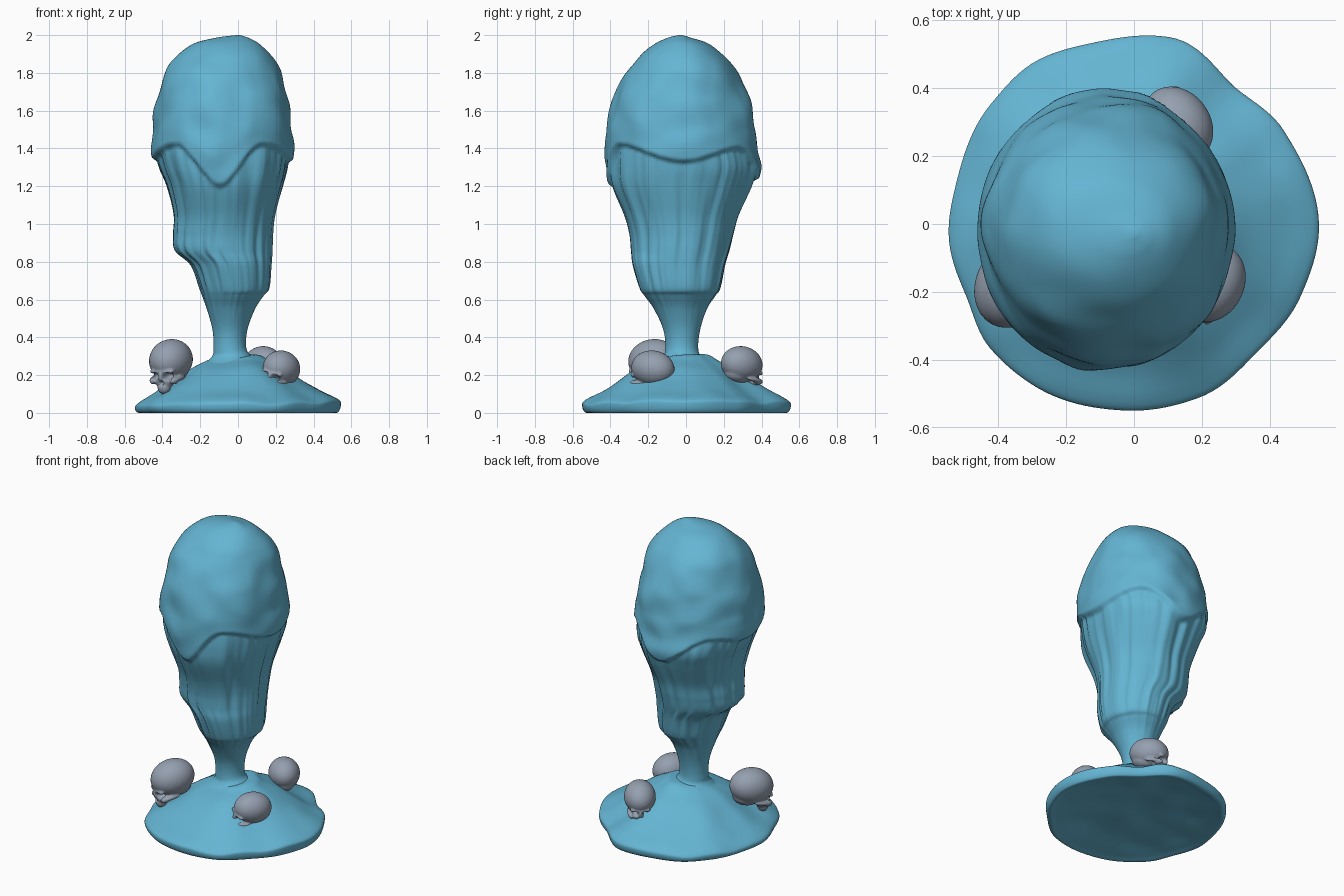
import bpy, bmesh, math
from mathutils import Vector, Matrix, Euler, noise

if "Cube" in bpy.data.objects:
    bpy.data.objects.remove(bpy.data.objects["Cube"])


def material(name, rgb):
    m = bpy.data.materials.new(name)
    m.diffuse_color = (*rgb, 1)
    m.use_nodes = True
    m.node_tree.nodes["Principled BSDF"].inputs["Base Color"].default_value = m.diffuse_color
    return m


BLUE = material("teal blue", (0.127, 0.456, 0.645))
GREY = material("bone grey", (0.30, 0.35, 0.43))
SEG = 144


def spline(table, t):
    """Smooth interpolation of all columns; t runs 0..1 over the rows."""
    n = len(table) - 1
    f = min(max(t, 0), 1) * n
    i = min(int(f), n - 1)
    u = f - i
    a, b, c, d = (table[min(max(k, 0), n)] for k in (i - 1, i, i + 1, i + 2))
    return [0.5 * (2 * q + (r - p) * u + (2 * p - 5 * q + 4 * r - s) * u * u
                   + (3 * q - p - 3 * r + s) * u ** 3) for p, q, r, s in zip(a, b, c, d)]


def around(keys, ang):
    """Eased interpolation of (degree, value) keys around the circle."""
    ang = (ang - keys[0][0]) % 360
    for (a0, v0), (a1, v1) in zip(keys, keys[1:] + [(keys[0][0] + 360, keys[0][1])]):
        if ang <= a1 - keys[0][0]:
            u = (ang - (a0 - keys[0][0])) / (a1 - a0)
            return v0 + (v1 - v0) * u * u * (3 - 2 * u)
    return keys[0][1]


def loft(name, rings, mat):
    bm = bmesh.new()
    rows = [[bm.verts.new(p) for p in ring] for ring in rings]
    for lo, hi in zip(rows, rows[1:]):
        for j in range(SEG):
            k = (j + 1) % SEG
            bm.faces.new((lo[j], lo[k], hi[k], hi[j]))
    bm.faces.new(rows[0][::-1])
    bm.faces.new(rows[-1])
    bmesh.ops.recalc_face_normals(bm, faces=bm.faces)
    return add_object(name, bm, mat)


def add_object(name, bm, mat):
    me = bpy.data.meshes.new(name)
    bm.to_mesh(me)
    bm.free()
    for p in me.polygons:
        p.use_smooth = True
    me.materials.append(mat)
    ob = bpy.data.objects.new(name, me)
    bpy.context.collection.objects.link(ob)
    return ob


# Bulb, drapery and stem: height, then left, right, front, back extents
BODY = [
    (.22, -.24, .17, -.22, .18), (.29, -.145, .085, -.13, .09), (.34, -.13, .045, -.11, .065),
    (.44, -.135, .05, -.12, .075), (.55, -.165, .09, -.17, .11), (.62, -.19, .135, -.22, .155),
    (.66, -.205, .165, -.245, .18), (.78, -.25, .175, -.28, .205), (.86, -.335, .18, -.29, .23),
    (.95, -.345, .185, -.30, .255), (1.05, -.345, .20, -.33, .285), (1.2, -.385, .245, -.40, .36),
    (1.3, -.43, .275, -.42, .395), (1.4, -.457, .29, -.42, .38), (1.52, -.445, .285, -.415, .365),
    (1.65, -.43, .265, -.39, .34), (1.78, -.395, .235, -.335, .29), (1.87, -.35, .19, -.26, .23),
    (1.95, -.25, .12, -.17, .13), (1.985, -.12, .06, -.10, .03), (2.0, -.01, .01, -.04, -.02)]
# Scalloped lower edge of the cap: angle, height
CAP_EDGE = [(-130, 1.42), (-95, 1.2), (-55, 1.42), (0, 1.33),
            (47, 1.4), (90, 1.23), (135, 1.4), (180, 1.34)]


def body_ring(t):
    z, xl, xr, yl, yr = spline(BODY, t)
    cx, cy, rx, ry = (xl + xr) / 2, (yl + yr) / 2, (xr - xl) / 2, (yr - yl) / 2
    ring = []
    for j in range(SEG):
        a = 2 * math.pi * j / SEG
        c, s = math.cos(a), math.sin(a)
        d = z - around(CAP_EDGE, math.degrees(a))
        k = min(max(d / .024 + .5, 0), 1)
        lump = .028 * noise.noise(Vector((c * rx, s * ry, z)) * 6)
        fold = .02 * noise.noise(Vector((c * 5, s * 5, z * 1.3))) \
            + .012 * noise.noise(Vector((c * 11, s * 11, z * 1.5 + 7)))
        fold *= min(max((z - .45) / .25, 0), 1)
        above = .01 * math.exp(-max(d, 0) / .1) + lump * min(max(d, 0) / .15, 1)
        below = -.016 * math.exp(min(d, 0) / .2) + fold
        r = 1 + (above * k + below * (1 - k)) / .4
        ring.append((cx + rx * r * c, cy + ry * r * s, z))
    return ring


loft("draped_bulb_and_stem", [body_ring(i / 190) for i in range(191)], BLUE)

# Wavy base disc, slightly hollow underneath
RIM = [(-2, .545), (32, .52), (52, .5), (78, .56), (102, .547), (123, .56), (140, .55),
       (166, .537), (185, .547), (203, .538), (221, .56), (240, .56), (267, .55),
       (291, .546), (315, .523), (336, .535)]
BASE = [(.01, .05), (.5, .04), (.85, .012), (.95, 0), (.985, .01), (1, .035), (.99, .055),
        (.93, .078), (.8, .115), (.64, .168), (.46, .235), (.3, .275), (.2, .3), (.01, .3)]


def base_ring(t):
    f, z = spline(BASE, t)
    ring = []
    for j in range(SEG):
        a = 2 * math.pi * j / SEG
        r = f * around(RIM, math.degrees(a))
        x, y = r * math.cos(a), r * math.sin(a)
        wave = .018 * noise.noise(Vector((x * 5, y * 5, 3))) + .012 * f ** 6 * math.cos(a)
        ring.append((x, y, max(0, z + wave * min(z / .04, 1))))
    return ring


loft("base_disc", [base_ring(i / 90) for i in range(91)], BLUE)

# Skull: blended ellipsoids, face towards -y
LUMPS = [((0, 0, 0), (.1, .125, .1)), ((0, -.05, -.005), (.082, .068, .08)),
         ((0, -.1, -.038), (.066, .022, .016)), ((0, -.08, -.08), (.05, .04, .05)),
         ((0, -.092, -.118), (.032, .03, .034)), ((0, .02, -.06), (.065, .08, .05)),
         ((0, -.115, -.062), (.01, .015, .025))]
for side in (-1, 1):
    LUMPS += [((side * .056, -.085, -.085), (.018, .03, .018)),
              ((side * .07, -.05, -.08), (.012, .05, .012))]
HOLES = [((-.034, -.115, -.062), (.022, .05, .019)), ((.034, -.115, -.062), (.022, .05, .019)),
         ((0, -.125, -.094), (.011, .03, .014))]

bm = bmesh.new()
for loc, rad in LUMPS:
    bmesh.ops.create_uvsphere(bm, u_segments=32, v_segments=20, radius=1,
                              matrix=Matrix.Translation(loc) @ Matrix.Diagonal((*rad, 1)))
skull = add_object("skull_front_left", bm, GREY)
remesh = skull.modifiers.new("blend", 'REMESH')
remesh.mode = 'VOXEL'
remesh.voxel_size = .0055
soften = skull.modifiers.new("soften", 'SMOOTH')
soften.iterations = 4
bpy.context.view_layer.update()
mesh = bpy.data.meshes.new_from_object(skull.evaluated_get(bpy.context.evaluated_depsgraph_get()))
skull.modifiers.clear()
skull.data = mesh

# Eye sockets and nose opening pressed into the face
for v in mesh.vertices:
    for (hx, hy, hz), (rx, ry, rz) in HOLES:
        q = ((v.co.x - hx) / rx) ** 2 + ((v.co.z - hz) / rz) ** 2
        if q < 1 and v.co.y < -.04:
            v.co.y = max(v.co.y, hy + ry * math.sqrt(1 - q))
for p in mesh.polygons:
    p.use_smooth = True
if not mesh.materials:
    mesh.materials.append(GREY)


def place(ob, loc, scale, tilt, roll, yaw):
    ob.location = loc
    ob.scale = (scale,) * 3
    ob.rotation_euler = Euler([math.radians(v) for v in (tilt, roll, yaw)])


place(skull, (-.355, -.175, .28), 1.1, 10, 0, -28)
for name, args in (("skull_right", ((.23, -.175, .235), .95, -8, 15, -27)),
                   ("skull_back", ((.13, .295, .258), .95, 8, 0, 217))):
    ob = bpy.data.objects.new(name, mesh)
    bpy.context.collection.objects.link(ob)
    place(ob, *args)
